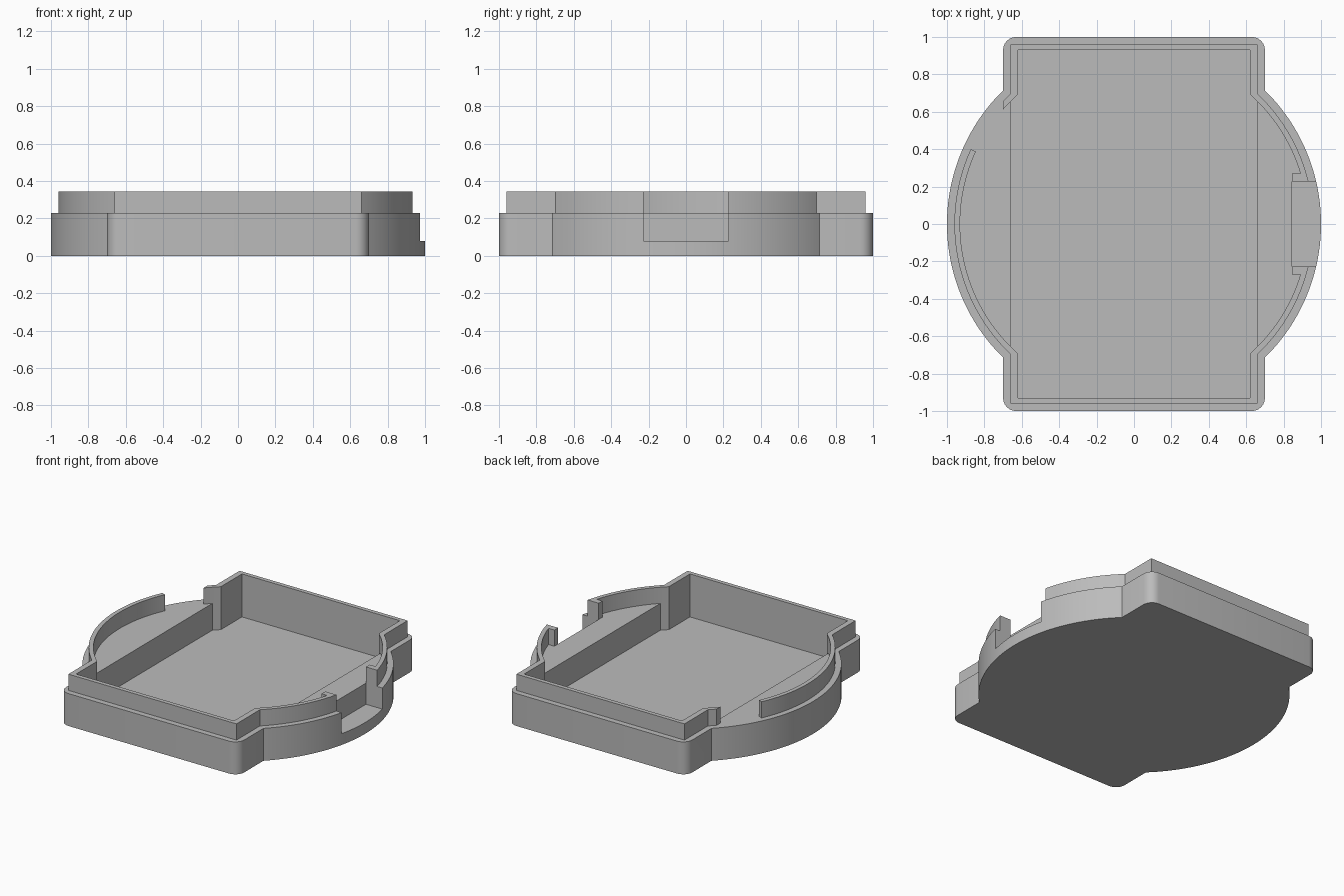
import bpy, bmesh
from math import acos, cos, sin, tan, radians

if "Cube" in bpy.data.objects:
    bpy.data.objects.remove(bpy.data.objects["Cube"], do_unlink=True)

FLOOR, NOTCH_FLOOR, LEDGE, TOP = 0.04, 0.08, 0.23, 0.345
ABOVE = 0.6

grey = bpy.data.materials.new("plain grey")
grey.use_nodes = True
colour = (0.5, 0.5, 0.5, 1)
grey.diffuse_color = colour
grey.node_tree.nodes["Principled BSDF"].inputs["Base Color"].default_value = colour


def arc(radius, start, end, steps, cx=0, cy=0):
    """Points along an arc, angles in radians."""
    angles = [start + (end - start) * i / steps for i in range(steps + 1)]
    return [(cx + radius * cos(a), cy + radius * sin(a)) for a in angles]


def four_way(quarter):
    """Mirror a quarter outline, running from +y to +x, into a closed one."""
    half = quarter + [(x, -y) for x, y in reversed(quarter) if abs(y) > 1e-5]
    return half + [(-x, y) for x, y in reversed(half)]


def prism(name, outline, bottom, top):
    bm = bmesh.new()
    face = bm.faces.new([bm.verts.new((x, y, bottom)) for x, y in outline])
    moved = bmesh.ops.extrude_face_region(bm, geom=[face])["geom"]
    verts = [g for g in moved if isinstance(g, bmesh.types.BMVert)]
    bmesh.ops.translate(bm, verts=verts, vec=(0, 0, top - bottom))
    bmesh.ops.recalc_face_normals(bm, faces=bm.faces)
    mesh = bpy.data.meshes.new(name)
    bm.to_mesh(mesh)
    bm.free()
    mesh.materials.append(grey)
    obj = bpy.data.objects.new(name, mesh)
    bpy.context.collection.objects.link(obj)
    return obj


def box_outline(x0, x1, y0, y1):
    return [(x0, y0), (x1, y0), (x1, y1), (x0, y1)]


def combine(target, tool, operation):
    """Apply a boolean and discard the tool object."""
    mod = target.modifiers.new(operation.lower(), "BOOLEAN")
    mod.operation, mod.object, mod.solver = operation, tool, "EXACT"
    bpy.context.view_layer.objects.active = target
    bpy.ops.object.modifier_apply(modifier=mod.name)
    bpy.data.objects.remove(tool, do_unlink=True)


# Outlines: a round disc merged with a long rectangle
corner = 0.07
rounded = arc(corner, radians(90), 0, 6, 0.7 - corner, 1 - corner)
base_outline = four_way(rounded + arc(1, acos(0.7), 0, 32))
lip_outline = four_way([(0.66, 0.96)] + arc(0.96, acos(0.66 / 0.96), 0, 32))

# The inner outline and the pocket share the same short arc
step_angle = acos(0.66 / 0.93)
short_arc = [(0.62, 0.93)] + arc(0.93, acos(0.62 / 0.93), step_angle, 3)
inner_outline = four_way(short_arc + arc(0.93, step_angle, 0, 32)[1:])
pocket_outline = four_way(short_arc)

# Body with its raised lip
tray = prism("tray", base_outline, 0, LEDGE)
combine(tray, prism("lip", lip_outline, 0.15, TOP), "UNION")
combine(tray, prism("lip_opening", inner_outline, LEDGE, ABOVE), "DIFFERENCE")
combine(tray, prism("pocket", pocket_outline, FLOOR, ABOVE), "DIFFERENCE")

# Small posts on the lip beside the side notch
for side in (1, -1):
    y0, y1 = sorted((side * 0.2, side * 0.27))
    post = prism("post", box_outline(0.845, 0.91, y0, y1), 0.2, TOP)
    combine(tray, post, "UNION")

# Side notch through lip and wall
notch = prism("notch", box_outline(0.845, 1.2, -0.228, 0.228), NOTCH_FLOOR, ABOVE)
combine(tray, notch, "DIFFERENCE")

# Gap in the lip on the other side, one end straight and one radial
slope = tan(radians(24.6))
gap_outline = [(-0.7, 0.7 * slope), (-0.7, 0.9), (-1.2, 0.9), (-1.2, 1.2 * slope)]
combine(tray, prism("lip_gap", gap_outline, LEDGE, ABOVE), "DIFFERENCE")

# Smooth the curved walls, keep the edges sharp
bpy.ops.object.select_all(action="DESELECT")
tray.select_set(True)
bpy.context.view_layer.objects.active = tray
bpy.ops.object.shade_smooth_by_angle(angle=radians(30))
